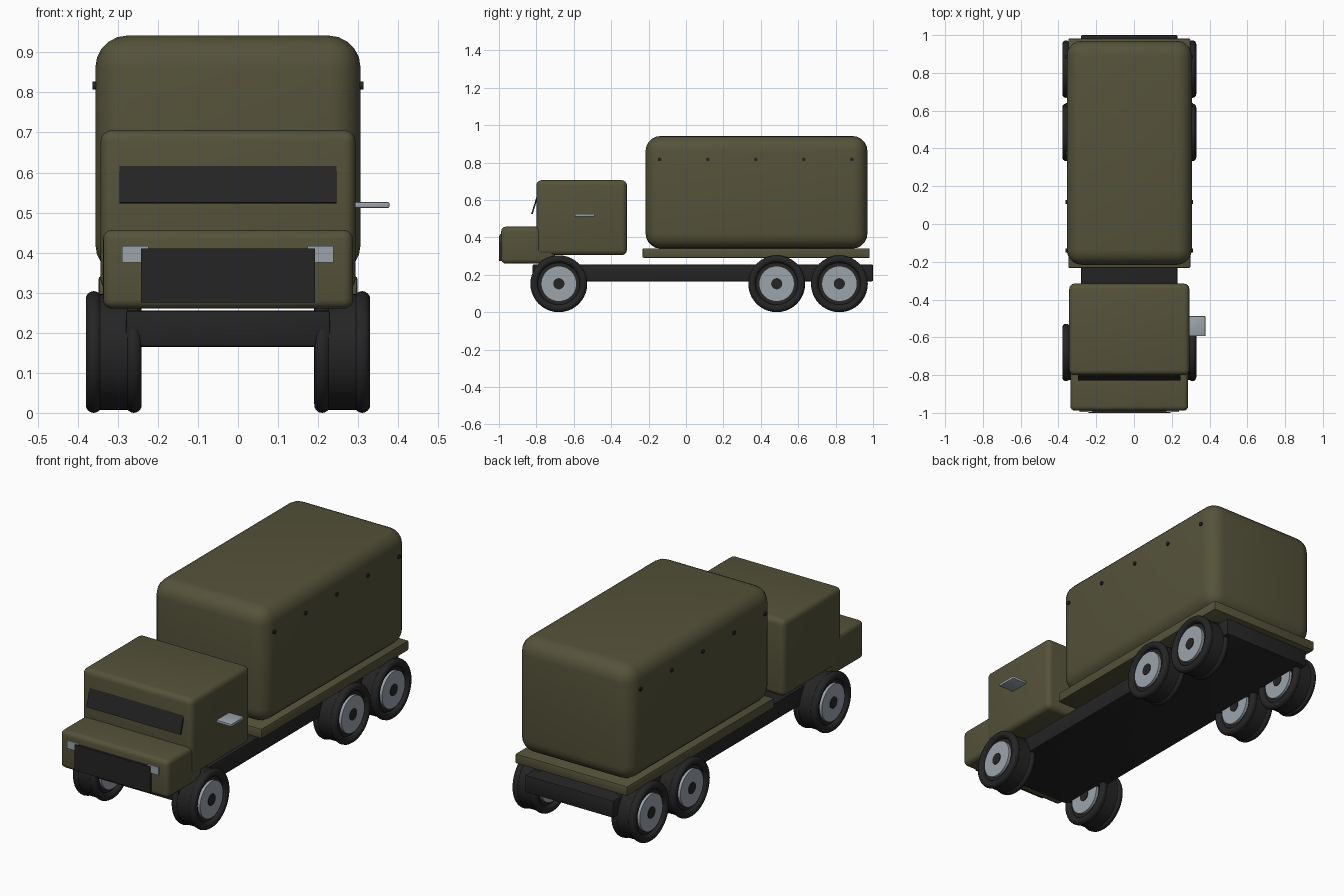
import bpy, bmesh, math
from mathutils import Matrix, Vector

if "Cube" in bpy.data.objects:
    bpy.data.objects.remove(bpy.data.objects["Cube"], do_unlink=True)

CX = -0.025  # centre line of the truck body


def material(name, r, g, b):
    m = bpy.data.materials.new(name)
    m.use_nodes = True
    m.diffuse_color = (r, g, b, 1)
    m.node_tree.nodes["Principled BSDF"].inputs["Base Color"].default_value = (r, g, b, 1)
    return m


olive = material("olive paint", 0.09, 0.086, 0.042)
black = material("black", 0.018, 0.018, 0.019)
steel = material("light steel", 0.33, 0.37, 0.41)


def finish(bm, name, mat):
    bmesh.ops.recalc_face_normals(bm, faces=bm.faces)
    me = bpy.data.meshes.new(name)
    bm.to_mesh(me)
    bm.free()
    me.materials.append(mat)
    ob = bpy.data.objects.new(name, me)
    bpy.context.collection.objects.link(ob)
    bpy.ops.object.select_all(action="DESELECT")
    ob.select_set(True)
    bpy.context.view_layer.objects.active = ob
    bpy.ops.object.shade_smooth_by_angle(angle=math.radians(35))
    return ob


def box(name, mat, x, y, z, bevel=0.0, segments=3):
    """Box from (min, max) ranges with rounded edges."""
    bm = bmesh.new()
    bmesh.ops.create_cube(bm, size=1)
    for v in bm.verts:
        v.co = Vector([(r[0] + r[1]) / 2 + c * (r[1] - r[0]) for c, r in zip(v.co, (x, y, z))])
    if bevel:
        bmesh.ops.bevel(bm, geom=bm.edges[:], offset=bevel, segments=segments,
                        profile=0.5, affect="EDGES")
    return finish(bm, name, mat)


def centred(half):
    return (CX - half, CX + half)


def disc(name, mat, centre, radius, depth, sides=32):
    """Cylinder lying along x."""
    bm = bmesh.new()
    bmesh.ops.create_cone(bm, cap_ends=True, segments=sides, radius1=radius, radius2=radius,
                          depth=depth, matrix=Matrix.Translation(centre) @ Matrix.Rotation(math.pi / 2, 4, "Y"))
    return finish(bm, name, mat)


def tyre(name, centre, half=0.07, outer=0.152, lip=0.02):
    """Lathed tyre with a rounded lip on each side and a slightly sunken tread."""
    right = []
    for i in range(9):
        a = math.radians(-60 + i * 25)
        right.append((half - lip + lip * math.cos(a), outer - lip + lip * math.sin(a)))
    right = [(half - lip, 0)] + [(half - lip, outer - 2 * lip)] + right
    profile = right + [(-x, r) for x, r in reversed(right)]
    bm = bmesh.new()
    verts = [bm.verts.new((x, 0, r)) for x, r in profile]
    edges = [bm.edges.new(pair) for pair in zip(verts, verts[1:])]
    bmesh.ops.spin(bm, geom=verts + edges, cent=(0, 0, 0), axis=(1, 0, 0),
                   angle=math.tau, steps=40, use_duplicate=False)
    bmesh.ops.remove_doubles(bm, verts=bm.verts, dist=1e-5)
    bmesh.ops.translate(bm, vec=centre, verts=bm.verts)
    return finish(bm, name, black)


# Chassis and load bed
box("chassis", black, centred(0.255), (-0.82, 1.0), (0.165, 0.255), 0.006, 2)
box("load_bed", olive, centred(0.323), (-0.232, 0.982), (0.29, 0.341), 0.006, 2)

# Cargo cover with its row of fasteners on both sides
box("cargo_cover", olive, centred(0.331), (-0.216, 0.97), (0.34, 0.942), 0.08, 5)
for i in range(5):
    disc(f"cover_fasteners_{i}", black, (CX, -0.14 + i * 0.2565, 0.817), 0.01, 0.676, 16)

# Cab and hood
box("cab", olive, centred(0.318), (-0.8, -0.316), (0.305, 0.706), 0.028, 4)
box("hood", olive, centred(0.312), (-0.988, -0.7), (0.26, 0.457), 0.024, 4)

# Leaning windscreen plate
screen = box("windscreen", black, (-0.271, 0.271), (-0.004, 0.004), (-0.054, 0.054))
screen.location = (CX, -0.808, 0.576)
screen.rotation_euler.x = -math.radians(17)

# Grille, headlights and the single side mirror
box("grille", black, centred(0.217), (-1.0, -0.97), (0.275, 0.41))
for side, label in ((1, "left"), (-1, "right")):
    x = CX + side * 0.231
    box("headlight_" + label, steel, (x - 0.033, x + 0.033), (-0.995, -0.97), (0.376, 0.417))
box("side_mirror", steel, (0.285, 0.378), (-0.594, -0.488), (0.512, 0.526), 0.003, 2)

# Wheels: three axles, both sides
for axle, y in (("front", -0.68), ("middle", 0.485), ("rear", 0.82)):
    for side, label in ((1, "left"), (-1, "right")):
        c = Vector((CX + side * 0.285, y, 0.152))
        tyre(f"{axle}_{label}_tyre", c)
        disc(f"{axle}_{label}_rim", steel, c, 0.095, 0.128)
        disc(f"{axle}_{label}_hub", black, c, 0.03, 0.134, 20)
